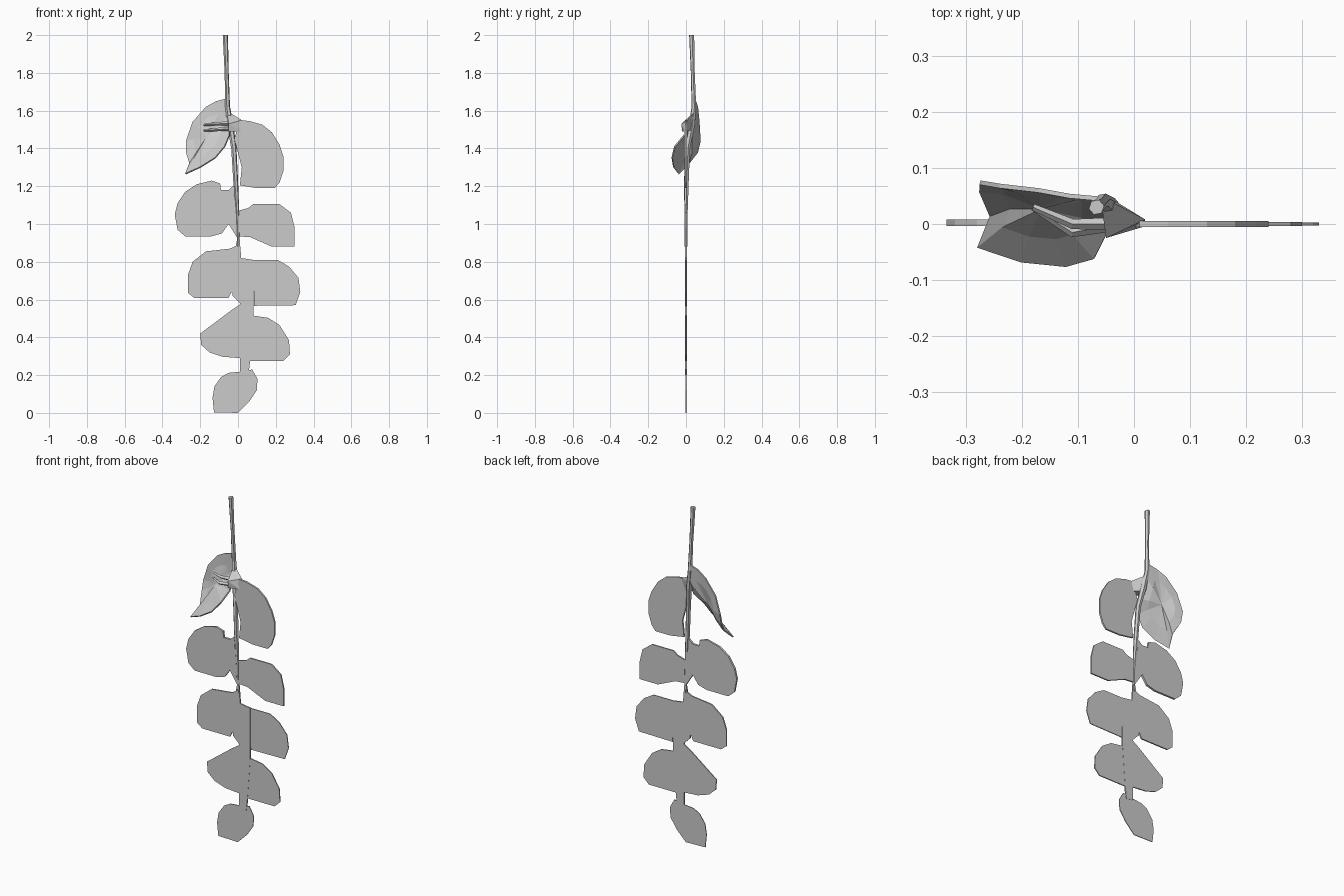
import bpy, bmesh
from mathutils import Vector


def finish(name, bm):
    bmesh.ops.recalc_face_normals(bm, faces=bm.faces)
    me = bpy.data.meshes.new(name)
    bm.to_mesh(me)
    bm.free()
    ob = bpy.data.objects.new(name, me)
    bpy.context.collection.objects.link(ob)
    return ob


def flat_leaf(name, pts, t, y=0.0):
    # front-view outline extruded to a thin blade
    bm = bmesh.new()
    face = bm.faces.new([bm.verts.new((x, y - t / 2, z)) for x, z in pts])
    res = bmesh.ops.extrude_face_region(bm, geom=[face], use_keep_orig=True)
    new = [v for v in res["geom"] if isinstance(v, bmesh.types.BMVert)]
    bmesh.ops.translate(bm, verts=new, vec=(0, t, 0))
    bmesh.ops.triangulate(bm, faces=[f for f in bm.faces if len(f.verts) > 4])
    return finish(name, bm)


def tube(name, path, sides=6):
    # path of (x, y, z, radius)
    cu = bpy.data.curves.new(name, 'CURVE')
    cu.dimensions = '3D'
    cu.bevel_depth = 1.0
    cu.bevel_resolution = (sides - 4) // 2
    cu.use_fill_caps = True
    sp = cu.splines.new('POLY')
    sp.points.add(len(path) - 1)
    sp.use_smooth = False
    for p, (x, y, z, r) in zip(sp.points, path):
        p.co = (x, y, z, 1)
        p.radius = r
    ob = bpy.data.objects.new(name, cu)
    bpy.context.collection.objects.link(ob)
    return ob


def hull(name, pts):
    bm = bmesh.new()
    for p in pts:
        bm.verts.new(p)
    bmesh.ops.convex_hull(bm, input=bm.verts)
    return finish(name, bm)


# Upper stem, bending forward and thinning downwards
tube("stem", [(-.067, .03, 2.0, .014), (-.06, .036, 1.8, .011), (-.055, .042, 1.62, .013),
              (-.04, .03, 1.52, .017), (-.022, .008, 1.4, .014), (-.012, .002, 1.22, .013),
              (-.002, 0, 1.05, .009), (.003, 0, .88, .007)])

# Lower flattened stem
flat_leaf("lower_stem", [(-.005, .92), (.01, .92), (.015, .82), (.082, .81), (.082, .51), (.065, .28),
                         (.055, .2), (.01, .21), (.01, .58), (-.03, .62), (-.03, .78)], .008)

# Flat leaves, top to bottom
flat_leaf("leaf_right_1", [(.01, 1.55), (.06, 1.545), (.13, 1.525), (.18, 1.485), (.22, 1.42),
                           (.24, 1.36), (.24, 1.28), (.22, 1.22), (.195, 1.19), (.1, 1.19),
                           (.01, 1.205), (.02, 1.3), (-.02, 1.45)], .01)
flat_leaf("leaf_left_2", [(-.335, 1.05), (-.32, 1.11), (-.28, 1.17), (-.22, 1.21), (-.14, 1.23),
                          (-.095, 1.215), (-.09, 1.18), (-.05, 1.18), (-.005, 1.22), (-.02, 1.15),
                          (0, 1.08), (0, .92), (-.05, 1.0), (-.085, .95), (-.14, .935),
                          (-.28, .935), (-.32, .97)], .012, .002)
flat_leaf("leaf_right_2", [(0, 1.07), (.055, 1.085), (.08, 1.105), (.22, 1.105), (.28, 1.06),
                           (.3, .98), (.3, .88), (.18, .88), (.065, .93), (.0, .935)], .008)
flat_leaf("leaf_left_3", [(0, .89), (-.04, .87), (-.17, .855), (-.24, .8), (-.265, .73),
                          (-.265, .635), (-.23, .608), (-.05, .608), (-.035, .64), (.02, .59),
                          (.015, .85)], .008)
flat_leaf("leaf_right_3", [(.08, .81), (.21, .81), (.27, .775), (.32, .715), (.33, .64),
                           (.305, .57), (.085, .567)], .005)
flat_leaf("leaf_pair_4", [(.02, .58), (-.04, .54), (-.2, .42), (-.195, .36), (-.15, .32), (-.08, .297),
                          (.01, .29), (.02, .275), (.24, .275), (.275, .31), (.27, .385),
                          (.22, .465), (.16, .503), (.08, .515)], .006)
flat_leaf("leaf_tip", [(-.05, .212), (-.09, .19), (-.125, .14), (-.135, .08), (-.127, .003),
                       (0, 0), (.06, .06), (.1, .12), (.103, .18), (.075, .23), (.03, .22)], .004)

# Cupped top-left leaf: outline, inner ring and centre
edge = [(-.06, .045, 1.665), (-.115, .05, 1.65), (-.17, .06, 1.62), (-.24, .068, 1.54),
        (-.275, .074, 1.44), (-.275, .06, 1.38), (-.255, .015, 1.32), (-.278, -.04, 1.265),
        (-.2, -.066, 1.3), (-.12, -.074, 1.35), (-.07, -.06, 1.41), (-.045, -.01, 1.47),
        (-.045, .04, 1.58)]
mid = Vector((-.165, .03, 1.46))
bm = bmesh.new()
outer = [bm.verts.new(p) for p in edge]
inner = [bm.verts.new(mid.lerp(Vector(p), .6) + Vector((0, .008, 0))) for p in edge]
centre = bm.verts.new(mid)
n = len(edge)
for i in range(n):
    j = (i + 1) % n
    bm.faces.new((outer[i], outer[j], inner[j], inner[i]))
    bm.faces.new((inner[i], inner[j], centre))
leaf = finish("cupped_leaf", bm)
sol = leaf.modifiers.new("thickness", 'SOLIDIFY')
sol.thickness = .008
sol.offset = 0

# Node joining stem, top leaves and stalks
hull("stem_node", [(-.06, .05, 1.6), (-.045, .048, 1.56), (-.05, -.025, 1.53), (.02, .008, 1.55),
                   (.02, -.004, 1.49), (-.05, .04, 1.5), (-.05, -.02, 1.49)])
for name, z, y in (("stalk_upper", 1.535, .0), ("stalk_lower", 1.505, -.015)):
    tube(name, [(-.03, 0, z, .012), (-.11, y, z - .005, .009), (-.18, .03, z - .01, .006)], 4)
